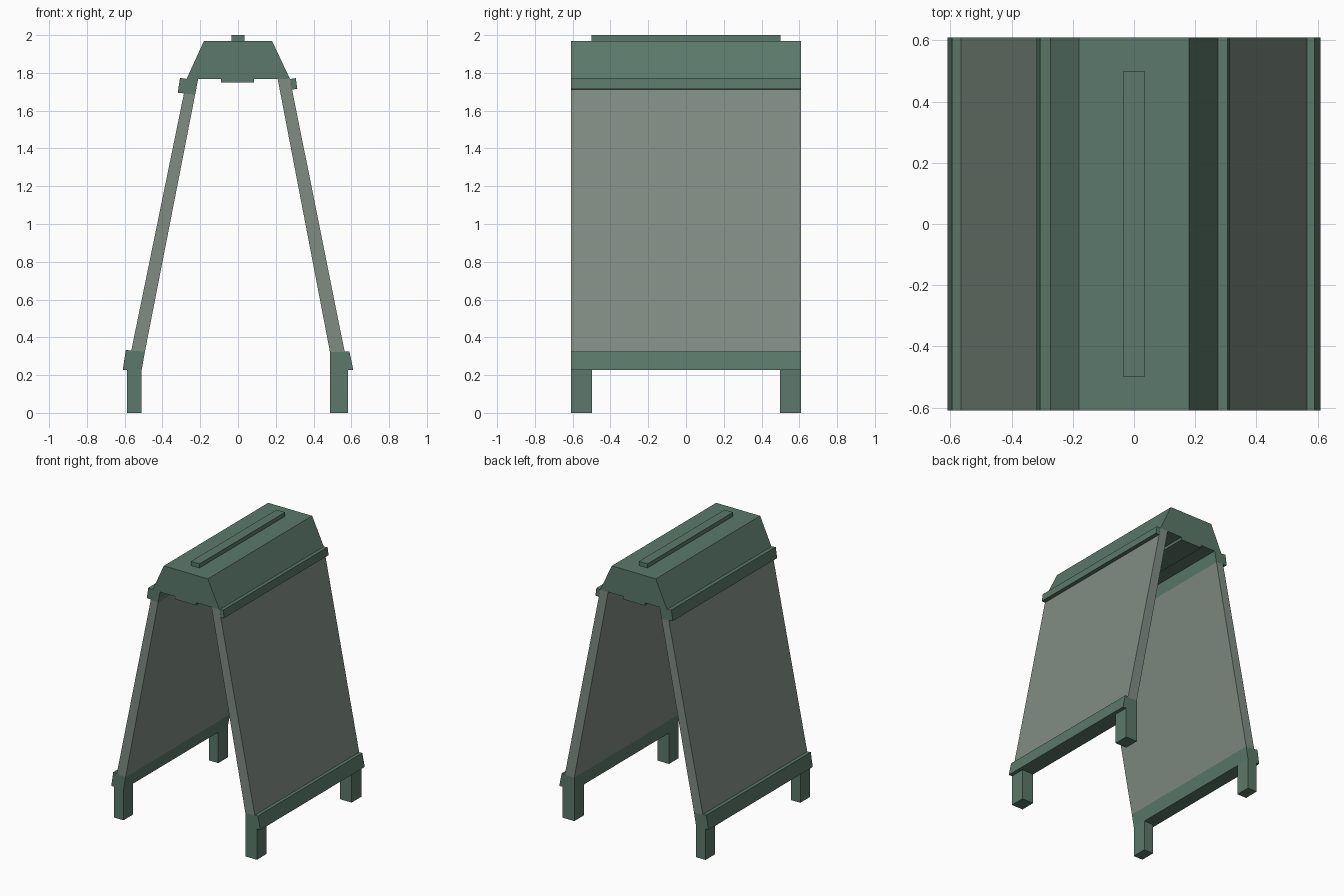
import bpy, bmesh

if "Cube" in bpy.data.objects:
    bpy.data.objects.remove(bpy.data.objects["Cube"])

HALF = 0.61  # half depth of the stand


def material(name, rgb):
    m = bpy.data.materials.new(name)
    m.diffuse_color = (*rgb, 1)
    m.use_nodes = True
    m.node_tree.nodes["Principled BSDF"].inputs["Base Color"].default_value = m.diffuse_color
    return m


GREEN = material("green frame", (0.105, 0.19, 0.145))
GREY = material("grey panel", (0.215, 0.265, 0.23))


def extrude(name, profile, mat, y0=-HALF, y1=HALF):
    """Extrude an x-z profile along y."""
    bm = bmesh.new()
    face = bm.faces.new([bm.verts.new((x, y0, z)) for x, z in profile])
    out = bmesh.ops.extrude_face_region(bm, geom=[face])
    verts = [v for v in out["geom"] if isinstance(v, bmesh.types.BMVert)]
    bmesh.ops.translate(bm, vec=(0, y1 - y0, 0), verts=verts)
    bmesh.ops.recalc_face_normals(bm, faces=bm.faces)
    mesh = bpy.data.meshes.new(name)
    bm.to_mesh(mesh)
    bm.free()
    mesh.materials.append(mat)
    obj = bpy.data.objects.new(name, mesh)
    bpy.context.collection.objects.link(obj)
    return obj


def rect(x0, x1, z0, z1):
    return [(x0, z0), (x1, z0), (x1, z1), (x0, z1)]


# Top cap, handle strip and underside strip
extrude("cap", [(-0.18, 1.97), (0.18, 1.97), (0.275, 1.768),
                (-0.272, 1.768)], GREEN)
extrude("handle_strip", rect(-0.035, 0.035, 1.97, 2.0), GREEN, -0.5, 0.5)
extrude("underside_strip", rect(-0.09, 0.085, 1.748, 1.768), GREEN)

# Upper rails: the left one wraps its panel, the right one sits outside
extrude("left_top_rail", [(-0.272, 1.768), (-0.307, 1.774), (-0.319, 1.695),
                          (-0.227, 1.685), (-0.211, 1.768)], GREEN)
extrude("right_top_rail", [(0.275, 1.768), (0.306, 1.772), (0.314, 1.715),
                           (0.287, 1.712)], GREEN)

# Sloping panels
extrude("left_panel", [(-0.286, 1.692), (-0.227, 1.685), (-0.493, 0.323),
                       (-0.565, 0.33)], GREY)
extrude("right_panel", [(0.21, 1.768), (0.275, 1.768), (0.565, 0.322),
                        (0.487, 0.322)], GREY)

# Lower rails
extrude("left_bottom_rail", [(-0.594, 0.333), (-0.61, 0.228), (-0.51, 0.228),
                             (-0.493, 0.323)], GREEN)
extrude("right_bottom_rail", [(0.487, 0.322), (0.59, 0.326), (0.61, 0.228),
                              (0.487, 0.228)], GREEN)

# Four feet
for side, x0, x1 in (("left", -0.587, -0.51), ("right", 0.487, 0.582)):
    for end, y0, y1 in (("front", -HALF, -0.497), ("back", 0.497, HALF)):
        extrude(f"{end}_{side}_foot", rect(x0, x1, 0, 0.228), GREEN, y0, y1)
